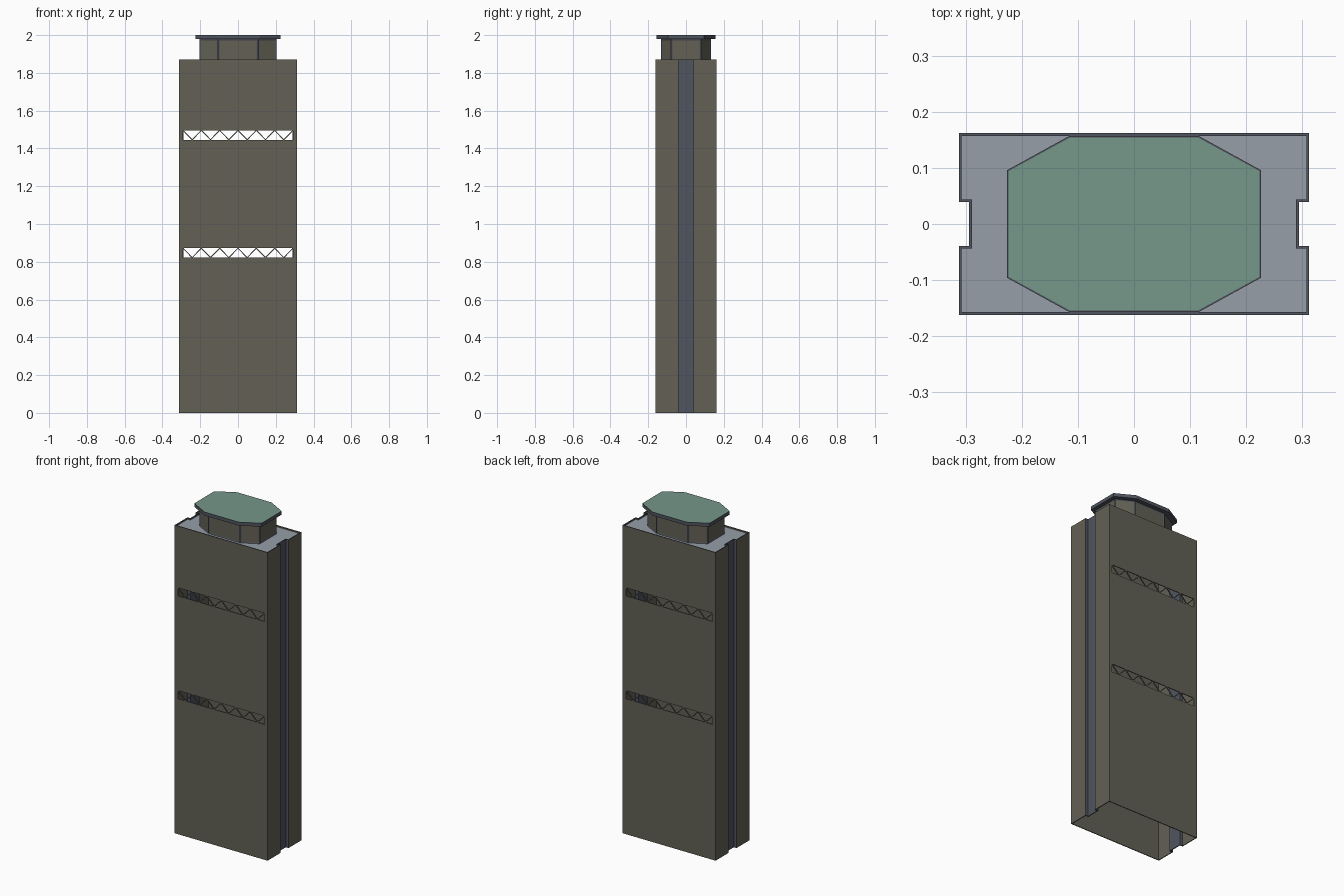
import bpy, bmesh
from mathutils import Vector

cube = bpy.data.objects.get("Cube")
if cube:
    bpy.data.objects.remove(cube, do_unlink=True)


def material(name, rgb):
    m = bpy.data.materials.new(name)
    m.use_nodes = True
    m.diffuse_color = (*rgb, 1)
    m.node_tree.nodes["Principled BSDF"].inputs["Base Color"].default_value = (*rgb, 1)
    return m


OLIVE = material("olive cladding", (0.125, 0.12, 0.09))
SLATE = material("slate trim", (0.08, 0.089, 0.112))
GREY = material("roof grey", (0.305, 0.342, 0.386))
GREEN = material("roof green", (0.18, 0.31, 0.246))


def make_object(name, bm, mats):
    bm.normal_update()
    mesh = bpy.data.meshes.new(name)
    bm.to_mesh(mesh)
    bm.free()
    for m in mats:
        mesh.materials.append(m)
    ob = bpy.data.objects.new(name, mesh)
    bpy.context.collection.objects.link(ob)
    return ob


def prism(outline, z0, z1, caps=True):
    """Extrude a counter-clockwise outline from z0 to z1."""
    bm = bmesh.new()
    low = [bm.verts.new((x, y, z0)) for x, y in outline]
    high = [bm.verts.new((x, y, z1)) for x, y in outline]
    n = len(outline)
    for i in range(n):
        j = (i + 1) % n
        bm.faces.new((low[i], low[j], high[j], high[i]))
    if caps:
        bm.faces.new(low[::-1])
        bm.faces.new(high)
    return bm


def mirrored(quarter):
    """Complete a quarter outline (from +x side to +y side) into a full loop."""
    half = quarter + [(-x, y) for x, y in reversed(quarter)]
    return half + [(-x, -y) for x, y in half]


# Dimensions
HX, HY, TOP = 0.312, 0.162, 1.87
GROOVE_X, GROOVE_Y = 0.294, 0.039
SLOT_X = 0.291
SLOTS = [(0.822, 0.872), (1.446, 1.496)]
WALL = 0.005
plan = mirrored([(GROOVE_X, GROOVE_Y), (HX, GROOVE_Y), (HX, HY)])

# Tower walls: open shell with side grooves and through slots front and back
bm = prism(plan, 0, TOP, caps=False)
cuts = [((0, 0, z), (0, 0, 1)) for slot in SLOTS for z in slot]
cuts += [((s * SLOT_X, 0, 0), (1, 0, 0)) for s in (-1, 1)]
for co, no in cuts:
    bmesh.ops.bisect_plane(bm, geom=bm.verts[:] + bm.edges[:] + bm.faces[:],
                           plane_co=co, plane_no=no)
openings = []
for f in bm.faces:
    c = f.calc_center_median()
    if abs(c.y) > HY - 0.01 and abs(c.x) < SLOT_X:
        if any(a < c.z < b for a, b in SLOTS):
            openings.append(f)
    f.material_index = 1 if abs(c.y) < GROOVE_Y + 0.005 else 0
bmesh.ops.delete(bm, geom=openings, context='FACES')
walls = make_object("tower_walls", bm, [OLIVE, SLATE])
shell = walls.modifiers.new("thickness", 'SOLIDIFY')
shell.thickness = WALL
shell.offset = -1
shell.use_even_offset = True
shell.material_offset_rim = 1

# Flat roof just below the wall rim
roof_plan = [(x - WALL * 0.8 * (1 if x > 0 else -1), y - WALL * 0.8 * (1 if y > 0 else -1))
             if abs(y) > 0.1 else
             (x - WALL * 0.8 * (1 if x > 0 else -1), y + WALL * 0.8 * (1 if y > 0 else -1))
             for x, y in plan]
make_object("tower_roof", prism(roof_plan, TOP - 0.015, TOP - 0.008), [GREY])


# Zigzag lattice bars in each slot
def add_bar(bm, a, b, w):
    a, b = Vector(a), Vector(b)
    side = (b - a).cross(Vector((0, 1, 0))).normalized() * w / 2
    deep = Vector((0, w / 2, 0))
    ends = [[bm.verts.new(p + side * s + deep * d)
             for s, d in ((-1, -1), (1, -1), (1, 1), (-1, 1))] for p in (a, b)]
    for i in range(4):
        j = (i + 1) % 4
        bm.faces.new((ends[0][i], ends[0][j], ends[1][j], ends[1][i]))
    bm.faces.new(ends[0][::-1])
    bm.faces.new(ends[1])


STEPS = 12
for side, y in (("front", -HY + WALL / 2), ("back", HY - WALL / 2)):
    for level, (z0, z1) in zip(("lower", "upper"), SLOTS):
        bm = bmesh.new()
        points = [(-SLOT_X + 2 * SLOT_X * i / STEPS, y, z0 if i % 2 else z1)
                  for i in range(STEPS + 1)]
        for a, b in zip(points, points[1:]):
            add_bar(bm, a, b, 0.005)
        bmesh.ops.recalc_face_normals(bm, faces=bm.faces)
        make_object(f"{side}_{level}_lattice", bm, [OLIVE])

# Eight-sided rooftop room with framed panels
bm = prism(mirrored([(0.203, 0.08), (0.105, 0.132)]), TOP - 0.01, 1.98)
bm.normal_update()
sides = [f for f in bm.faces if abs(f.normal.z) < 0.5]
for f in bm.faces:
    f.material_index = 1
for f in sides:
    f.material_index = 0
frames = bmesh.ops.inset_individual(bm, faces=sides, thickness=0.011, depth=-0.003)
for f in frames["faces"]:
    f.material_index = 1
make_object("rooftop_room", bm, [OLIVE, SLATE])

# Overhanging lid: slate edge and underside, green top inside a thin border
bm = prism(mirrored([(0.226, 0.096), (0.115, 0.157)]), 1.979, 2.0)
bm.normal_update()
top = [f for f in bm.faces if f.normal.z > 0.5]
bmesh.ops.inset_region(bm, faces=top, thickness=0.003)
for f in bm.faces:
    f.material_index = 1 if f in top else 0
make_object("rooftop_lid", bm, [SLATE, GREEN])
